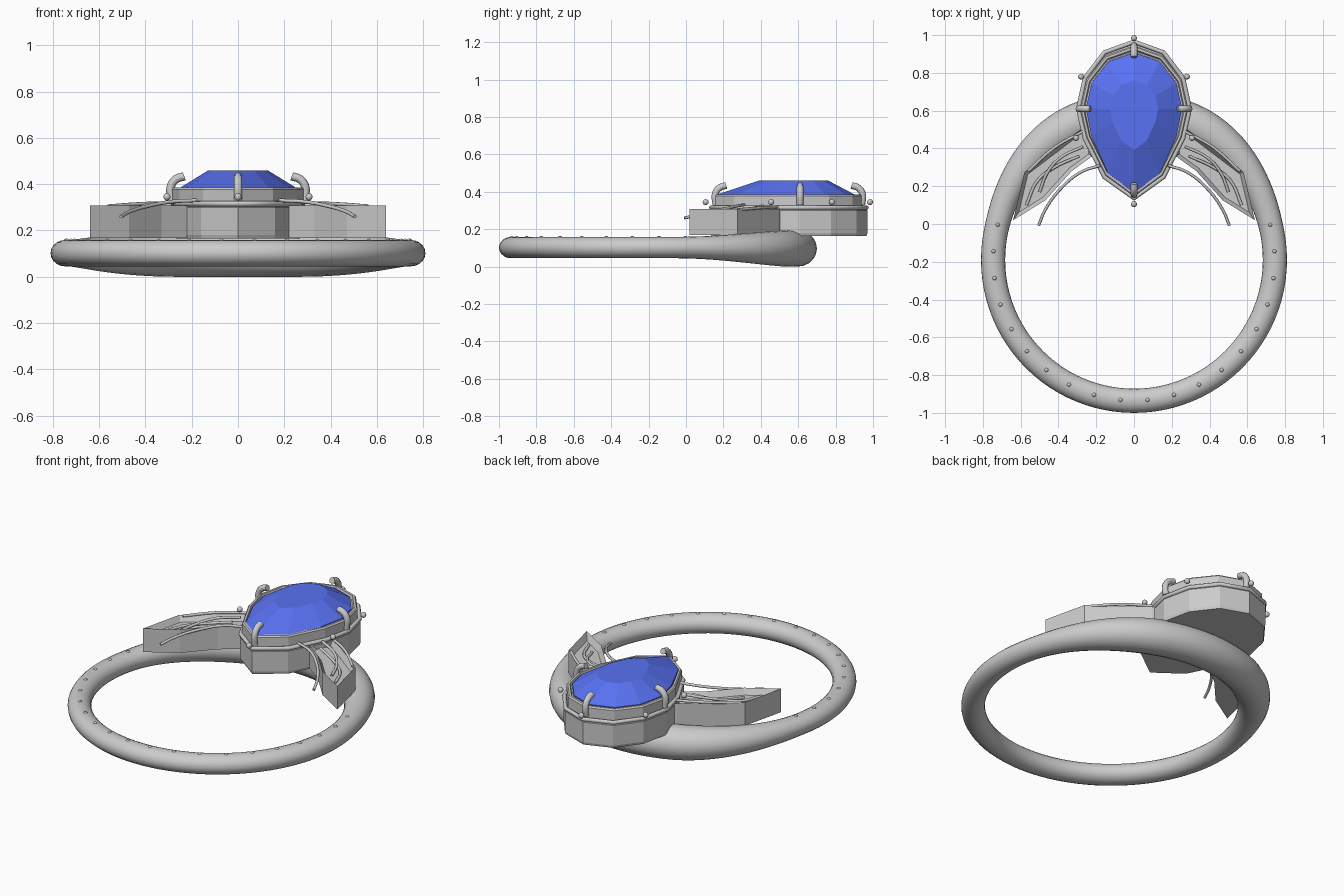
import bpy, bmesh, math
from mathutils import Vector

if "Cube" in bpy.data.objects:
    bpy.data.objects.remove(bpy.data.objects["Cube"])

CY = 0.61            # widest line of the stone
BAND_Y = -0.19       # centre of the finger hole
HALF = [(0, 1), (.53, .84), (.88, .46), (1, 0), (.88, -.33), (.53, -.76), (0, -1)]
UNIT = HALF + [(-x, y) for x, y in HALF[-2:0:-1]]    # 12-sided pear outline


def pear(w, back, front):
    return [(x * w, CY + y * (back if y > 0 else front)) for x, y in UNIT]


def finish(name, bm, smooth=False):
    bmesh.ops.recalc_face_normals(bm, faces=bm.faces)
    me = bpy.data.meshes.new(name)
    bm.to_mesh(me)
    bm.free()
    for p in me.polygons:
        p.use_smooth = smooth
    ob = bpy.data.objects.new(name, me)
    bpy.context.collection.objects.link(ob)
    return ob


def loft(name, rings, closed=False, smooth=False):
    """Skin a list of equal-length point rings; cap the ends unless closed."""
    bm = bmesh.new()
    vs = [[bm.verts.new(p) for p in r] for r in rings]
    n = len(vs[0])
    pairs = list(zip(vs, vs[1:])) + ([(vs[-1], vs[0])] if closed else [])
    for a, b in pairs:
        for i in range(n):
            j = (i + 1) % n
            bm.faces.new((a[i], a[j], b[j], b[i]))
    if not closed:
        bm.faces.new(vs[0])
        bm.faces.new(vs[-1])
    return finish(name, bm, smooth)


def pear_loft(name, levels, closed=False):
    """levels: (half width, back length, front length, z)"""
    return loft(name, [[(x, y, z) for x, y in pear(w, b, f)] for w, b, f, z in levels], closed)


def wire(name, pts, radius, cyclic=False, smooth_path=True):
    cu = bpy.data.curves.new(name, 'CURVE')
    cu.dimensions = '3D'
    cu.bevel_depth, cu.bevel_resolution, cu.use_fill_caps = radius, 2, True
    cu.resolution_u = 6
    if smooth_path:
        sp = cu.splines.new('BEZIER')
        sp.bezier_points.add(len(pts) - 1)
        for bp, p in zip(sp.bezier_points, pts):
            bp.co = p
            bp.handle_left_type = bp.handle_right_type = 'AUTO'
    else:
        sp = cu.splines.new('POLY')
        sp.points.add(len(pts) - 1)
        for q, p in zip(sp.points, pts):
            q.co = (*p, 1)
    sp.use_cyclic_u = cyclic
    ob = bpy.data.objects.new(name, cu)
    bpy.context.collection.objects.link(ob)
    return ob


def beads(name, pts, radius):
    bm = bmesh.new()
    for p in pts:
        r = bmesh.ops.create_uvsphere(bm, u_segments=10, v_segments=6, radius=radius)
        bmesh.ops.translate(bm, verts=r['verts'], vec=Vector(p))
    return finish(name, bm, True)


# band: round tube that swells toward the head
rings = []
for k in range(96):
    a = 2 * math.pi * k / 96
    off = math.degrees(min(a, 2 * math.pi - a))
    t = min(1, max(0, (80 - off) / 60))
    s = t * t * (3 - 2 * t)
    inner, outer = .682, .81 + .08 * s
    half_z, zc = .057 + .04 * s, .102 - .005 * s
    rc, half_r = (inner + outer) / 2, (outer - inner) / 2
    ring = []
    for m in range(20):
        b = 2 * math.pi * m / 20
        r = rc + half_r * math.cos(b)
        ring.append((r * math.sin(a), BAND_Y + r * math.cos(a), zc + half_z * math.sin(b)))
    rings.append(ring)
loft("band", rings, closed=True, smooth=True)

# tiny beads along the top of the band
pts = []
for k in range(-10, 10):
    a = math.radians((k + .5) * 11.0)
    pts.append((.745 * math.sin(a), BAND_Y - .745 * math.cos(a), .153))
beads("band_beads", pts, .012)

# head: base block, ledge wire, collar and bezel lip
pear_loft("head_base", [(.295, .355, .475, .165), (.30, .36, .48, .18),
                        (.30, .36, .48, .30), (.29, .35, .47, .312)])
wire("ledge_wire", [(x, y, .316) for x, y in pear(.295, .355, .475)], .012,
     cyclic=True, smooth_path=False)
pear_loft("collar", [(.287, .335, .465, .30), (.287, .335, .465, .378), (.28, .328, .458, .386),
                     (.268, .315, .445, .386), (.262, .308, .44, .365), (.255, .30, .43, .365),
                     (.255, .30, .43, .30)], closed=True)

# faceted stone: flat table, crown and pavilion
gem = pear_loft("gemstone", [(.04, .05, .07, .28), (.255, .298, .455, .368),
                             (.255, .298, .455, .382), (.128, .15, .22, .46)])
mat = bpy.data.materials.new("blue_stone")
mat.diffuse_color = (.10, .17, .90, 1)
mat.use_nodes = True
mat.node_tree.nodes["Principled BSDF"].inputs["Base Color"].default_value = mat.diffuse_color
gem.data.materials.append(mat)

# four prongs bending over the stone
for name, (x, y), (dx, dy) in [("prong_right", (.287, CY), (1, 0)), ("prong_left", (-.287, CY), (-1, 0)),
                               ("prong_back", (0, .94), (0, 1)), ("prong_front", (0, .16), (0, -1))]:
    path = [(0, .33), (.003, .39), (-.02, .422), (-.055, .434)]
    wire(name, [(x + dx * o, y + dy * o, z) for o, z in path], .018)

# beads around the ledge
beads("head_beads", [(0, .984, .345), (0, .105, .345)] +
      [(s * x, y, .345) for s in (1, -1) for x, y in ((.28, .78), (.307, .455))], .016)

# side leaves: recessed trays with curling wires, mirrored
LEAF = [(.22, .53), (.29, .495), (.58, .275), (.64, .02), (.47, .125), (.33, .28), (.22, .36)]
for side, s in (("right", 1), ("left", -1)):
    bm = bmesh.new()
    low = bm.faces.new([bm.verts.new((s * x, y, .168)) for x, y in LEAF])
    ext = bmesh.ops.extrude_face_region(bm, geom=[low], use_keep_orig=True)
    top_verts = [g for g in ext['geom'] if isinstance(g, bmesh.types.BMVert)]
    top = [g for g in ext['geom'] if isinstance(g, bmesh.types.BMFace)][0]
    bmesh.ops.translate(bm, verts=top_verts, vec=(0, 0, .14))
    bmesh.ops.recalc_face_normals(bm, faces=bm.faces)
    bmesh.ops.inset_region(bm, faces=[top], thickness=.02, use_even_offset=True)
    bmesh.ops.translate(bm, verts=list(top.verts), vec=(0, 0, -.035))
    finish("leaf_" + side, bm)

    curls = {
        "outer_curl": [(.505, -.008, .26), (.47, .075, .28), (.39, .185, .305), (.28, .275, .325), (.18, .31, .33)],
        "inner_curl": [(.50, .17, .275), (.46, .27, .29), (.39, .35, .31), (.27, .41, .325)],
        "leaf_vein": [(.57, .10, .275), (.51, .23, .28), (.42, .30, .29), (.29, .36, .31)],
        "leaf_edge_wire": [(.56, .28, .305), (.42, .405, .315), (.27, .49, .32)],
    }
    for n, p in curls.items():
        wire(n + "_" + side, [(s * x, y, z) for x, y, z in p], .008)
